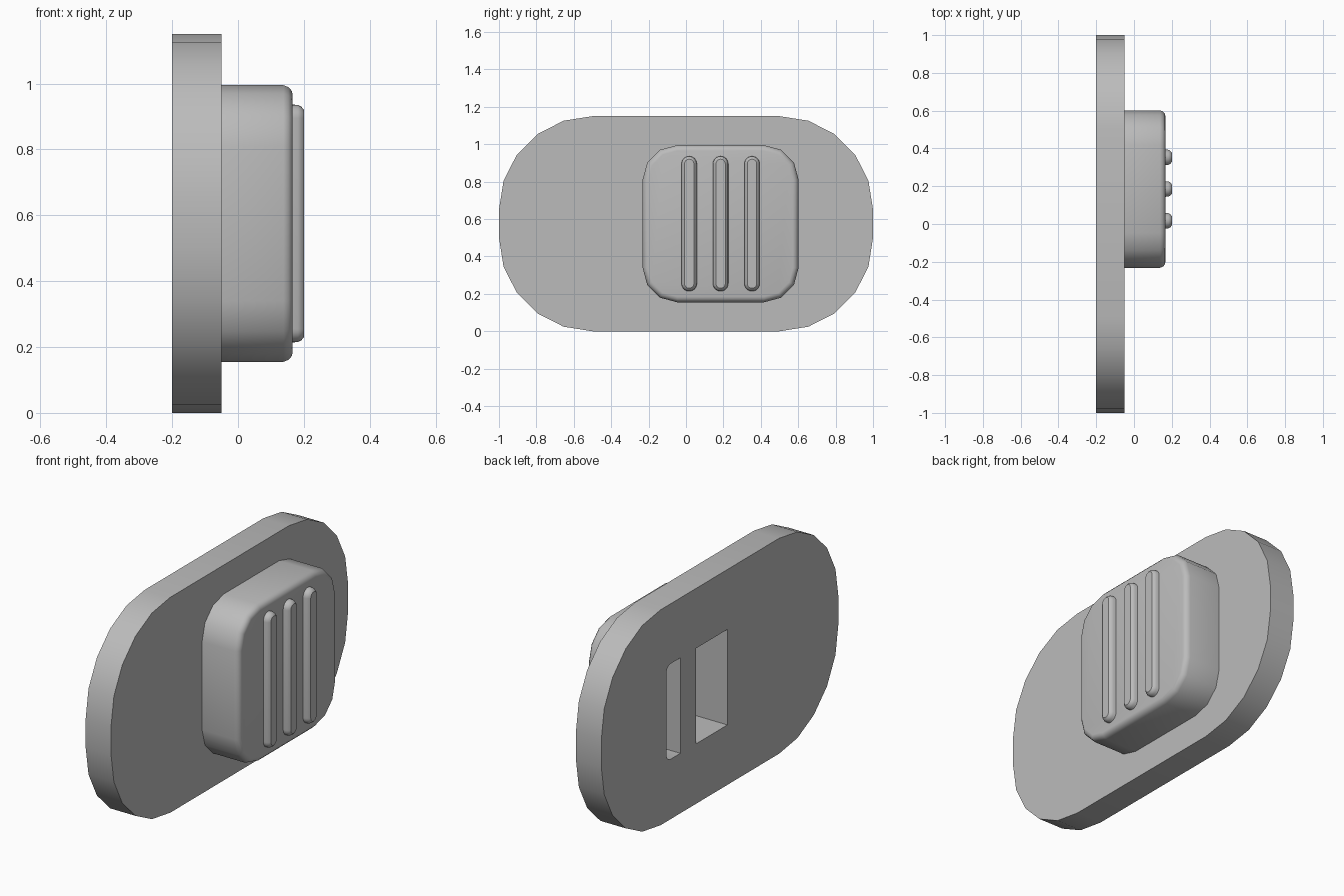
import bpy, bmesh
from math import sin, cos, pi, radians

cube = bpy.data.objects.get("Cube")
if cube:
    bpy.data.objects.remove(cube, do_unlink=True)

grey = bpy.data.materials.new("light_grey")
colour = (0.5, 0.5, 0.5, 1)
grey.diffuse_color = colour
grey.use_nodes = True
grey.node_tree.nodes["Principled BSDF"].inputs["Base Color"].default_value = colour

MID_Z = 0.575
KNOB_Y = 0.185


def outline(y, z, half_y, half_z, radius, segs):
    """Rounded rectangle in the YZ plane; radius zero gives sharp corners."""
    if radius <= 0:
        return [(y + a * half_y, z + b * half_z)
                for a, b in ((1, 1), (-1, 1), (-1, -1), (1, -1))]
    points = []
    for quarter, (a, b) in enumerate(((1, 1), (-1, 1), (-1, -1), (1, -1))):
        for i in range(segs + 1):
            t = (quarter + i / segs) * pi / 2
            points.append((y + a * (half_y - radius) + radius * cos(t),
                           z + b * (half_z - radius) + radius * sin(t)))
    return points


def loft(name, y, z, half_y, half_z, radius, segs, layers):
    """Closed solid through (x, inset) layers of one rounded outline."""
    bm = bmesh.new()
    rings = [[bm.verts.new((x, *p)) for p in
              outline(y, z, half_y - inset, half_z - inset, radius - inset, segs)]
             for x, inset in layers]
    for low, high in zip(rings, rings[1:]):
        for i in range(len(low)):
            j = (i + 1) % len(low)
            bm.faces.new((low[i], low[j], high[j], high[i]))
    bm.faces.new(rings[0])
    bm.faces.new(rings[-1])
    bmesh.ops.remove_doubles(bm, verts=bm.verts, dist=1e-5)
    bmesh.ops.recalc_face_normals(bm, faces=bm.faces)
    mesh = bpy.data.meshes.new(name)
    bm.to_mesh(mesh)
    bm.free()
    mesh.materials.append(grey)
    obj = bpy.data.objects.new(name, mesh)
    bpy.context.collection.objects.link(obj)
    return obj


def activate(obj):
    bpy.ops.object.select_all(action="DESELECT")
    obj.select_set(True)
    bpy.context.view_layer.objects.active = obj


# Base plate and sliding knob
plate = loft("base_plate", 0, MID_Z, 1, MID_Z, 0.5, 5, [(-0.2, 0), (-0.05, 0)])
knob = loft("knob", KNOB_Y, MID_Z, 0.417, 0.42, 0.185, 3,
            [(-0.06, 0), (0.138, 0), (0.153, 0.006), (0.163, 0.017), (0.166, 0.03)])

# Three raised grip ribs
ribs = [loft(f"grip_rib_{i + 2}", KNOB_Y + i * 0.168, MID_Z, 0.042, 0.362, 0.042, 6,
             [(0.15, 0), (0.182, 0.002), (0.193, 0.008), (0.2, 0.017)])
        for i in (-1, 0, 1)]

# Rear pockets: a rounded cavity split by a solid bridge
wide = loft("wide_pocket_cutter", 0.068, MID_Z, 0.132, 0.255, 0, 1,
            [(-0.3, 0), (0.05, 0)])
narrow = loft("narrow_pocket_cutter", 0.392, MID_Z, 0.059, 0.255, 0, 1,
              [(-0.3, 0), (0.05, 0)])
bm = bmesh.new()
bm.from_mesh(narrow.data)
corners = [e for e in bm.edges
           if all(v.co.y > 0.44 for v in e.verts)
           and abs(e.verts[0].co.x - e.verts[1].co.x) > 0.1]
bmesh.ops.bevel(bm, geom=corners, offset=0.035, segments=3, profile=0.5, affect="EDGES")
bm.to_mesh(narrow.data)
bm.free()

for body in (plate, knob):
    activate(body)
    for cutter in (wide, narrow):
        mod = body.modifiers.new("pocket", "BOOLEAN")
        mod.operation = "DIFFERENCE"
        mod.solver = "EXACT"
        mod.object = cutter
        bpy.ops.object.modifier_apply(modifier=mod.name)
for cutter in (wide, narrow):
    bpy.data.objects.remove(cutter, do_unlink=True)

# Smooth rounded sides while keeping rims sharp
for obj in (plate, knob, *ribs):
    activate(obj)
    bpy.ops.object.shade_smooth_by_angle(angle=radians(32))
